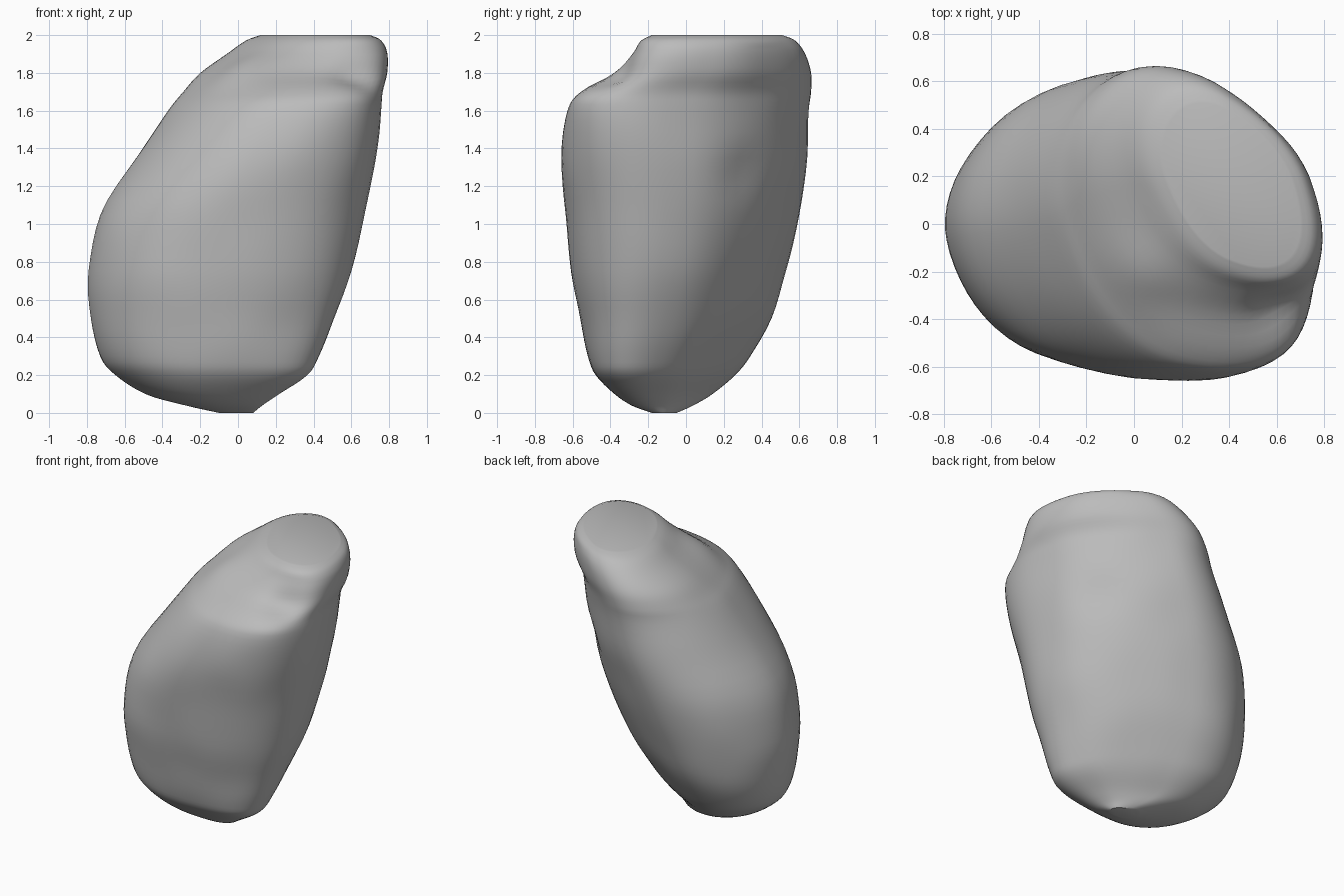
import bpy, bmesh, math
from mathutils import Vector, noise

old = bpy.data.objects.get("Cube")
if old:
    bpy.data.objects.remove(old, do_unlink=True)

# Horizontal sections: height, x min, x max, y min, y max,
# then the skew of the back left half and of the front right half
SECTIONS = [
    (0.00, -0.10, 0.08, -0.18, -0.05, -0.4, -0.1),
    (0.04, -0.28, 0.13, -0.29, 0.04, -0.48, -0.1),
    (0.10, -0.49, 0.22, -0.38, 0.14, -0.53, -0.1),
    (0.20, -0.65, 0.37, -0.48, 0.26, -0.54, -0.08),
    (0.30, -0.73, 0.43, -0.52, 0.34, -0.5, -0.07),
    (0.50, -0.78, 0.51, -0.56, 0.45, -0.42, -0.05),
    (0.75, -0.79, 0.60, -0.61, 0.53, -0.34, -0.04),
    (1.05, -0.73, 0.67, -0.64, 0.60, -0.28, -0.06),
    (1.35, -0.54, 0.73, -0.66, 0.64, -0.28, -0.13),
    (1.60, -0.37, 0.76, -0.63, 0.65, -0.33, -0.24),
    (1.70, -0.29, 0.77, -0.56, 0.66, -0.38, -0.3),
    (1.80, -0.20, 0.79, -0.39, 0.66, -0.42, -0.3),
    (1.90, -0.06, 0.79, -0.29, 0.63, -0.46, -0.34),
    (1.97, 0.04, 0.76, -0.24, 0.58, -0.46, -0.4),
    (2.00, 0.12, 0.70, -0.18, 0.51, -0.46, -0.42),
]
SIDES, STEPS = 64, 4


def blend(a, b, c, d, t):
    """Smooth curve from b to c."""
    return 0.5 * (2 * b + (c - a) * t + (2 * a - 5 * b + 4 * c - d) * t * t
                  + (3 * b - a - 3 * c + d) * t ** 3)


def smooth_rows(rows):
    out = []
    last = len(rows) - 1
    for i in range(last):
        near = [rows[min(max(i + k, 0), last)] for k in (-1, 0, 1, 2)]
        for s in range(STEPS):
            out.append([blend(*p, s / STEPS) for p in zip(*near)])
    return out + [list(rows[-1])]


def section_point(row, angle):
    z, x0, x1, y0, y1, back, front = row
    # Skewed oval, flattened across its diagonal
    side = math.cos(angle - math.pi / 4)
    skew = (back + front) / 2 + (back - front) / 2 * side
    half = math.asin(skew) / 2
    c, s = math.cos(angle - half), math.sin(angle + half)
    # The front corner on the steep side is squarer, the opposite one rounder
    power = 2 / (2.03 + 0.25 * math.cos(angle + math.pi / 4))
    x = math.copysign(abs(c) ** power, c)
    y = math.copysign(abs(s) ** power, s)
    return Vector(((x0 + x1) / 2 + x * (x1 - x0) / 2,
                   (y0 + y1) / 2 + y * (y1 - y0) / 2, z))


bm = bmesh.new()
rings = []
for row in smooth_rows(SECTIONS):
    rings.append([bm.verts.new(section_point(row, 2 * math.pi * i / SIDES))
                  for i in range(SIDES)])
for low, high in zip(rings, rings[1:]):
    for i in range(SIDES):
        j = (i + 1) % SIDES
        bm.faces.new((low[i], low[j], high[j], high[i]))
bm.faces.new(rings[0][::-1])
bm.faces.new(rings[-1])

# Local hollows and bulges: centre, radius, push
SHAPES = [
    ((0.62, -0.34, 1.74), 0.13, (-0.04, 0.04, -0.03)),
    ((0.60, 0.36, 1.25), 0.13, (-0.02, -0.02, 0)),
    ((-0.20, -0.62, 0.80), 0.18, (0, 0.012, 0)),
    # Fills the slope beside the top
    ((0.05, -0.18, 1.80), 0.16, (-0.015, -0.02, 0.02)),
]
for v in bm.verts:
    co = v.co.copy()
    for centre, radius, push in SHAPES:
        d = (co - Vector(centre)).length / radius
        v.co += Vector(push) * math.exp(-d * d)
    # Gentle weathering on the sides
    if 0.05 < co.z < 1.95:
        out = Vector((co.x, co.y, 0)).normalized()
        v.co += out * 0.006 * noise.noise(co * 3.5)

bmesh.ops.recalc_face_normals(bm, faces=bm.faces)
mesh = bpy.data.meshes.new("boulder")
bm.to_mesh(mesh)
bm.free()
boulder = bpy.data.objects.new("boulder", mesh)
bpy.context.collection.objects.link(boulder)

# Stone colour
stone = bpy.data.materials.new("stone grey")
stone.use_nodes = True
colour = (0.5, 0.5, 0.5, 1)
stone.diffuse_color = colour
stone.node_tree.nodes["Principled BSDF"].inputs["Base Color"].default_value = colour
mesh.materials.append(stone)

bpy.context.view_layer.objects.active = boulder
boulder.select_set(True)
bpy.ops.object.shade_smooth_by_angle(angle=math.radians(40))
